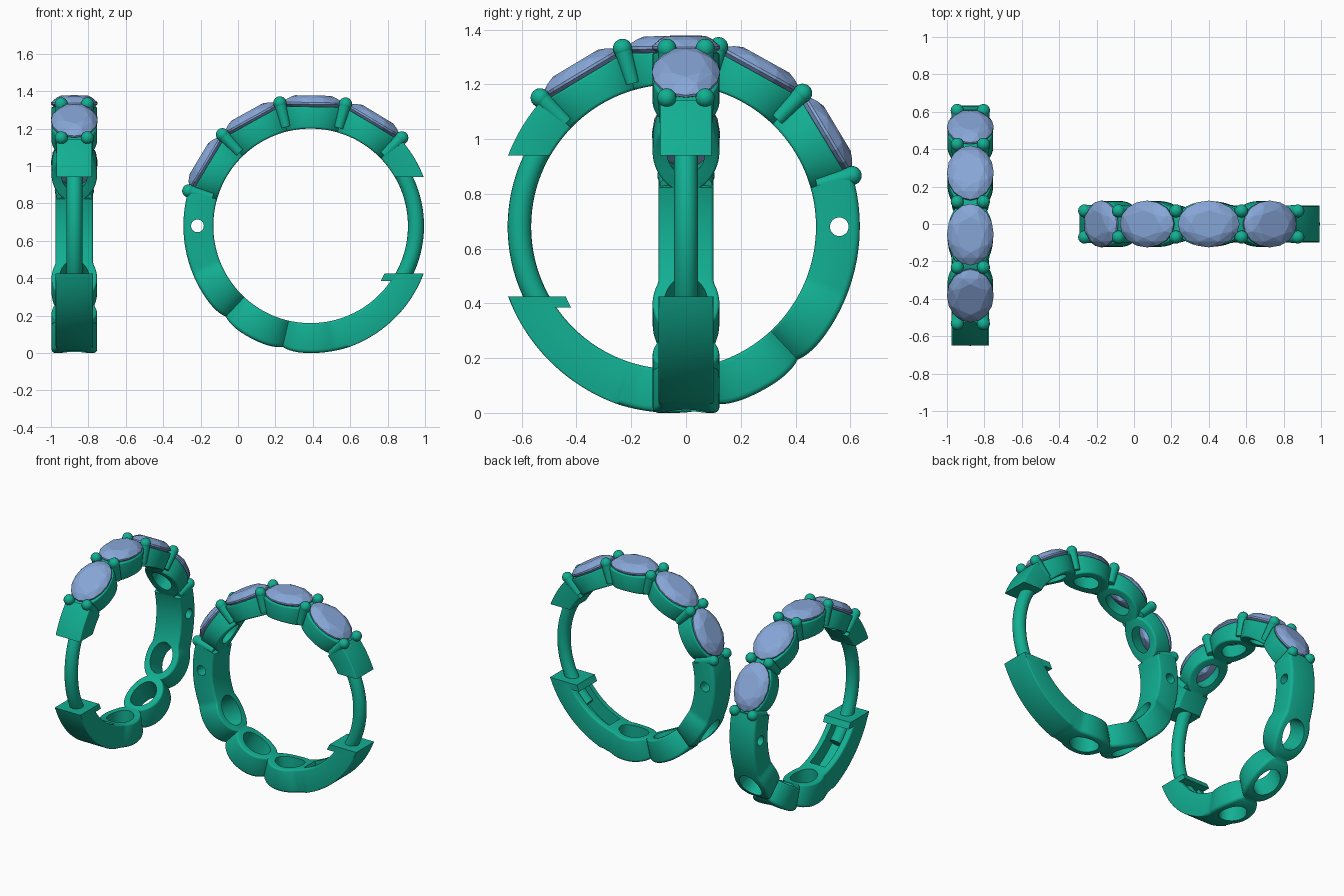
import bpy, bmesh
from math import sin, cos, radians, pi, sqrt, tau
from mathutils import Matrix, Vector

if "Cube" in bpy.data.objects:
    bpy.data.objects.remove(bpy.data.objects["Cube"])

# Local frame of one hoop: x toward the hinge side, y across the band, z up, origin at hoop centre
R_IN = 0.52
GEM_ANGLES = [31, 61, 91, 121]
OPEN_ANGLES = [-32, -62, -92]
PRONG_ANGLES = [16, 46, 76, 106, 136]


def material(name, rgb):
    m = bpy.data.materials.new(name)
    m.diffuse_color = (*rgb, 1)
    m.use_nodes = True
    m.node_tree.nodes["Principled BSDF"].inputs["Base Color"].default_value = m.diffuse_color
    return m


METAL = material("green_metal", (0.006, 0.43, 0.29))
STONE = material("blue_stone", (0.24, 0.38, 0.68))


def radial(deg, r):
    """Matrix whose z axis points outward, x along the arc, y across the band."""
    a = radians(deg)
    out, side = Vector((cos(a), 0, sin(a))), Vector((0, 1, 0))
    rot = Matrix((side.cross(out), side, out)).transposed()
    return Matrix.Translation(out * r) @ rot.to_4x4()


def to_mesh(bm, name, mat, angle=None):
    bmesh.ops.recalc_face_normals(bm, faces=bm.faces)
    me = bpy.data.meshes.new(name)
    bm.to_mesh(me)
    bm.free()
    me.materials.append(mat)
    if angle:
        me.shade_smooth()
        me.set_sharp_from_angle(angle=radians(angle))
    return me


def sweep(degs, section):
    """Sweep section(deg) -> [(across, radius)] around the hoop, with end caps."""
    bm = bmesh.new()
    rings = []
    for d in degs:
        a = radians(d)
        rings.append([bm.verts.new((r * cos(a), v, r * sin(a))) for v, r in section(d)])
    n = len(rings[0])
    for p, q in zip(rings, rings[1:]):
        for i in range(n):
            bm.faces.new((p[i], p[(i + 1) % n], q[(i + 1) % n], q[i]))
    bm.faces.new(rings[0])
    bm.faces.new(rings[-1])
    return bm


def rounded_rect(w, r0, r1, b_in, b_out):
    pts = []
    for sx, r, sr, b, start in ((1, r1, -1, b_out, 0), (-1, r1, -1, b_out, 90),
                                (-1, r0, 1, b_in, 180), (1, r0, 1, b_in, 270)):
        for k in (0, 30, 60, 90):
            a = radians(start + k)
            pts.append((sx * (w - b) + b * cos(a), r + sr * b + b * sin(a)))
    return pts


def band_section(d):
    """Scalloped links under the stones and at the lower gallery, plain band elsewhere."""
    w, r1, b_out = 0.1, 0.68, 0.02
    lobe = lambda t: 0.122 * sqrt(1 - (t / 16.8) ** 2)
    if d > 136:
        w, r1, b_out = 0.095, 0.668 - 0.01 * (d - 136) / 22, 0.006
    elif d >= 16:
        c = min(GEM_ANGLES, key=lambda g: abs(g - d))
        w, r1, b_out = lobe(abs(d - c)), 0.637 / cos(radians(d - c)), 0.008
    elif -107 <= d <= -17:
        c = min(OPEN_ANGLES, key=lambda g: abs(g - d))
        t = d - c
        w = lobe(abs(t))
        if (c == -32 and t > 0) or (c == -92 and t < 0):
            w = max(w, 0.1)
        else:
            r1 = 0.68 - 0.016 * (abs(t) / 15) ** 4
    elif d < -107:
        r1, b_out = 0.68 - 0.024 * (-107 - d) / 51, 0.006
    return rounded_rect(w, R_IN, r1, 0.012, b_out)


def cut(obj, bm):
    cutter = bpy.data.objects.new("cutter", to_mesh(bm, "cutter", METAL))
    bpy.context.collection.objects.link(cutter)
    cutter.hide_render = True
    mod = obj.modifiers.new("cut", 'BOOLEAN')
    mod.operation, mod.solver, mod.object = 'DIFFERENCE', 'EXACT', cutter
    dg = bpy.context.evaluated_depsgraph_get()
    dg.update()
    me = bpy.data.meshes.new_from_object(obj.evaluated_get(dg))
    obj.modifiers.clear()
    obj.data = me
    bpy.data.objects.remove(cutter)


def cone(bm, m, r1, r2, depth, seg=32):
    bmesh.ops.create_cone(bm, cap_ends=True, segments=seg, radius1=r1, radius2=r2,
                          depth=depth, matrix=m)


# Band with its openings
degs = [-158 + 2 * i for i in range(26)] + [-107 + 1.5 * i for i in range(61)]
degs += [-16.9 + 3 * i for i in range(11)] + [15.9] + [16 + 1.5 * i for i in range(81)]
degs += [136.1 + 21.9 * i / 8 for i in range(9)]
band = bpy.data.objects.new("band", to_mesh(sweep(degs, band_section), "band", METAL))
bpy.context.collection.objects.link(band)

# Gap where the wire shows
bm = bmesh.new()
bmesh.ops.create_cube(bm, size=1, matrix=Matrix.Translation((-0.65, 0, 0.0025))
                      @ Matrix.Diagonal((0.7, 1, 0.515, 1)))
cut(band, bm)
# Oval openings: tapered stone seats and the plain lower gallery
for d in GEM_ANGLES + OPEN_ANGLES:
    bm = bmesh.new()
    seat = d > 0
    size = (1.3, 1, 1, 1)
    cone(bm, radial(d, 0.59) @ Matrix.Diagonal(size), 0.066 if seat else 0.079,
         0.108 if seat else 0.079, 0.2 if not seat else 0.12 + 0.04, 40)
    cut(band, bm)
# Hinge pin hole
bm = bmesh.new()
cone(bm, Matrix.Translation((0.605, 0, 0)) @ Matrix.Rotation(pi / 2, 4, 'X'), 0.034, 0.034, 0.5)
cut(band, bm)
# Channel inside the catch
cut(band, sweep([-151 + 2 * i for i in range(22)],
                lambda d: [(0.06, 0.42), (0.06, 0.615), (-0.06, 0.615), (-0.06, 0.42)]))
band_mesh = band.data
bpy.data.objects.remove(band)
band_mesh.shade_smooth()
band_mesh.set_sharp_from_angle(angle=radians(35))

# Wire closing the hoop and running into the catch
wire = to_mesh(sweep([146 + 2 * i for i in range(42)],
                     lambda d: [(0.043 * cos(k * tau / 20), 0.5635 + 0.043 * sin(k * tau / 20))
                                for k in range(20)]), "wire", METAL, 40)

# Catch plate on the lower end
bm = bmesh.new()
prof = [(-0.604, -0.254), (-0.395, -0.254), (-0.375, -0.295), (-0.584, -0.295)]
face = bm.faces.new([bm.verts.new((x, -0.1, z)) for x, z in prof])
ext = bmesh.ops.extrude_face_region(bm, geom=[face])
bmesh.ops.translate(bm, vec=(0, 0.2, 0),
                    verts=[v for v in ext["geom"] if isinstance(v, bmesh.types.BMVert)])
plate = to_mesh(bm, "catch_plate", METAL)

# Prongs: round posts with domed heads
bm = bmesh.new()
for d in PRONG_ANGLES:
    for s in (-1, 1):
        m = Matrix.Translation((0, s * 0.07, 0))
        cone(bm, m @ radial(d, 0.6125), 0.026, 0.033, 0.135, 20)
        bmesh.ops.create_uvsphere(bm, u_segments=20, v_segments=12, radius=0.035,
                                  matrix=m @ radial(d, 0.678))
prongs = to_mesh(bm, "prongs", METAL, 40)

# Oval faceted stones: (ring scale, height, sides, half-step offset)
RINGS = [(0.58, 0.042, 8, 0), (0.82, 0.03, 8, 0.5), (1, 0.005, 16, 0), (1, -0.005, 16, 0),
         (0.5, -0.058, 8, 0.5), (0.01, -0.1, 8, 0)]
bm = bmesh.new()
for d in GEM_ANGLES:
    m = radial(d, 0.655)
    vs = [bm.verts.new(m @ Vector((0.165 * k * cos((i + o) * tau / n),
                                   0.125 * k * sin((i + o) * tau / n), h)))
          for k, h, n, o in RINGS for i in range(n)]
    bmesh.ops.convex_hull(bm, input=vs)
stones = to_mesh(bm, "stones", STONE)

# Two hoops turned at right angles to each other
for side, loc, turn in (("left", (-0.875, -0.045, 0.68), pi / 2), ("right", (0.388, 0, 0.68), pi)):
    for name, me in (("band", band_mesh), ("wire", wire), ("catch_plate", plate),
                     ("prongs", prongs), ("stones", stones)):
        ob = bpy.data.objects.new(f"{side}_{name}", me)
        ob.matrix_world = Matrix.Translation(loc) @ Matrix.Rotation(turn, 4, 'Z')
        bpy.context.collection.objects.link(ob)
